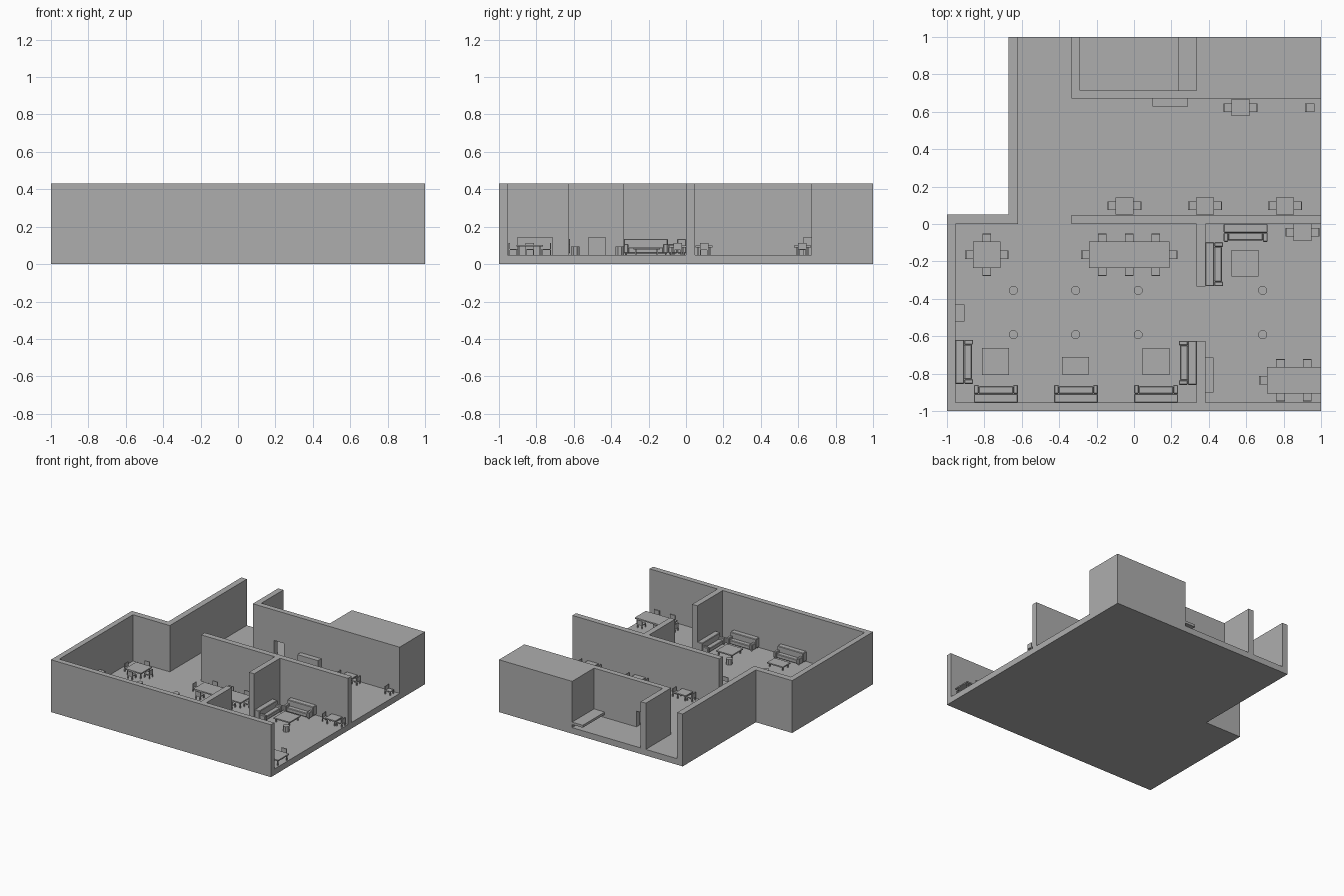
import bpy, bmesh
from math import radians
from mathutils import Matrix, Vector

if "Cube" in bpy.data.objects:
    bpy.data.objects.remove(bpy.data.objects["Cube"], do_unlink=True)

GREY = (0.42, 0.42, 0.42, 1)
mat = bpy.data.materials.new("plain_grey")
mat.use_nodes = True
mat.diffuse_color = GREY
mat.node_tree.nodes["Principled BSDF"].inputs["Base Color"].default_value = GREY

FLOOR, TOP = 0.05, 0.43


def finish(name, bm, loc=(0, 0, 0), turn=0):
    bmesh.ops.recalc_face_normals(bm, faces=bm.faces)
    mesh = bpy.data.meshes.new(name)
    bm.to_mesh(mesh)
    bm.free()
    mesh.materials.append(mat)
    ob = bpy.data.objects.new(name, mesh)
    ob.location = loc
    ob.rotation_euler.z = radians(turn)
    bpy.context.collection.objects.link(ob)
    return ob


def prism(name, outline, z0, z1):
    """Extrude a flat outline between two heights."""
    bm = bmesh.new()
    face = bm.faces.new([bm.verts.new((x, y, z0)) for x, y in outline])
    ext = bmesh.ops.extrude_face_region(bm, geom=[face])["geom"]
    verts = [v for v in ext if isinstance(v, bmesh.types.BMVert)]
    bmesh.ops.translate(bm, verts=verts, vec=(0, 0, z1 - z0))
    return finish(name, bm)


def boxes(name, parts, loc=(0, 0, 0), turn=0):
    """Join boxes given as (x0, x1, y0, y1, z0, z1)."""
    bm = bmesh.new()
    for x0, x1, y0, y1, z0, z1 in parts:
        centre = Vector((x0 + x1, y0 + y1, z0 + z1)) / 2
        size = Matrix.Diagonal((x1 - x0, y1 - y0, z1 - z0, 1))
        bmesh.ops.create_cube(bm, size=1, matrix=Matrix.Translation(centre) @ size)
    return finish(name, bm, loc, turn)


def legs(x0, x1, y0, y1, z, t):
    return [(x, x + t, y, y + t, 0, z) for x in (x0, x1 - t) for y in (y0, y1 - t)]


def table(name, x0, x1, y0, y1, height):
    w, d = (x1 - x0) / 2, (y1 - y0) / 2
    top = (-w, w, -d, d, height - 0.01, height)
    return boxes(name, [top] + legs(-w + .01, w - .01, -d + .01, d - .01, height - .01, .008),
                 ((x0 + x1) / 2, (y0 + y1) / 2, FLOOR))


def chair(x, y, turn):
    """Chair whose back points along local +y, starting at a table edge."""
    w = 0.023
    parts = [(-w, w, -0.008, 0.043, 0.025, 0.032), (-w, w, 0.036, 0.043, 0.032, 0.064)]
    boxes("chair", parts + legs(-w, w, -0.008, 0.043, 0.025, 0.007), (x, y, FLOOR), turn)


def sofa(x, y, turn, length=0.235):
    """Sofa with its back on local y = 0 and its seat towards +y."""
    h = length / 2
    ob = boxes("sofa", [(-h, h, 0, 0.047, 0.008, 0.085),
                        (-h + .025, h - .025, 0.047, 0.088, 0.008, 0.04),
                        (-h, -h + .025, 0.047, 0.095, 0.008, 0.058),
                        (h - .025, h, 0.047, 0.095, 0.008, 0.058)]
               + legs(-h + .005, h - .005, .005, .09, .008, .012), (x, y, FLOOR), turn)
    bevel = ob.modifiers.new("soft_edges", "BEVEL")
    bevel.width, bevel.segments = 0.004, 1


# Floor slab and outer walls
prism("floor", [(-1, -1), (1, -1), (1, 1), (-.67, 1), (-.67, .05), (-1, .05)], 0, FLOOR)
prism("outer_wall", [(-1, -1), (1, -1), (1, -.955), (-.955, -.955), (-.955, 0), (-.62, 0),
                     (-.62, 1), (-.67, 1), (-.67, .05), (-1, .05)], FLOOR, TOP)

# Inner walls
boxes("partition_walls", [(-.335, 1, 0, .047, FLOOR, TOP),
                          (.335, .382, -.335, 0, FLOOR, TOP),
                          (.335, .382, -.955, -.625, FLOOR, TOP)])

# Back room with a doorway, and the solid block beside it
prism("back_room_corner_wall", [(-.335, .67), (-.14, .67), (-.14, .715), (-.288, .715),
                                (-.288, 1), (-.335, 1)], FLOOR, TOP)
prism("back_block", [(-.05, .67), (1, .67), (1, 1), (.335, 1), (.335, .715), (-.05, .715)],
      FLOOR, TOP)
boxes("door_lintel", [(-.14, -.05, .67, .715, .18, TOP)])
boxes("back_room_shelf", [(.238, .335, .715, 1, .075, .095)])

# Wall cabinets
boxes("wall_cabinets", [(.1, .288, .627, .67, FLOOR, .145),
                        (-.955, -.905, -.52, -.43, FLOOR, .145),
                        (.382, .424, -.9, -.715, FLOOR, .145)])

# Small tables for two against the walls
for x, y in ((-.05, .097), (.38, .097), (.808, .097), (.57, .622), (.9, -.045)):
    table("small_table", x - .048, x + .048, y - .045, y + .045, .05)
    chair(x - .048, y, 90)
    chair(x + .048, y, -90)
chair(.957, .622, 90)

# Dining tables with chairs all round
for x0, x1, yc, seats, ends in ((-.86, -.715, -.165, (-.788,), (-1, 1)),
                                (-.24, .19, -.165, (-.17, -.025, .117), (-1, 1)),
                                (.712, 1, -.835, (.783, .926), (-1,))):
    table("dining_table", x0, x1, yc - .071, yc + .071, .053)
    for x in seats:
        chair(x, yc + .071, 0)
        chair(x, yc - .071, 180)
    for side in ends:
        chair(x0 if side < 0 else x1, yc, -90 * side)

# Sofas against the walls
for x, y, turn in ((-.955, -.737, -90), (-.738, -.955, 0), (-.31, -.955, 0), (.118, -.955, 0),
                   (.335, -.742, 90), (.382, -.215, -90), (.597, 0, 180)):
    sofa(x, y, turn)

# Coffee tables
for x, y, depth in ((-.741, -.735, .143), (-.312, -.758, .095),
                    (.118, -.735, .143), (.594, -.21, .143)):
    table("coffee_table", x - .072, x + .072, y - depth / 2, y + depth / 2, .037)

# Eight-sided stools in two rows
for x in (-.645, -.312, .022, .688):
    for y in (-.355, -.592):
        bm = bmesh.new()
        bmesh.ops.create_cone(bm, cap_ends=True, segments=8, radius1=.025, radius2=.025,
                              depth=.045, matrix=Matrix.Rotation(radians(22.5), 4, "Z"))
        finish("stool", bm, (x, y, FLOOR + .0225))
